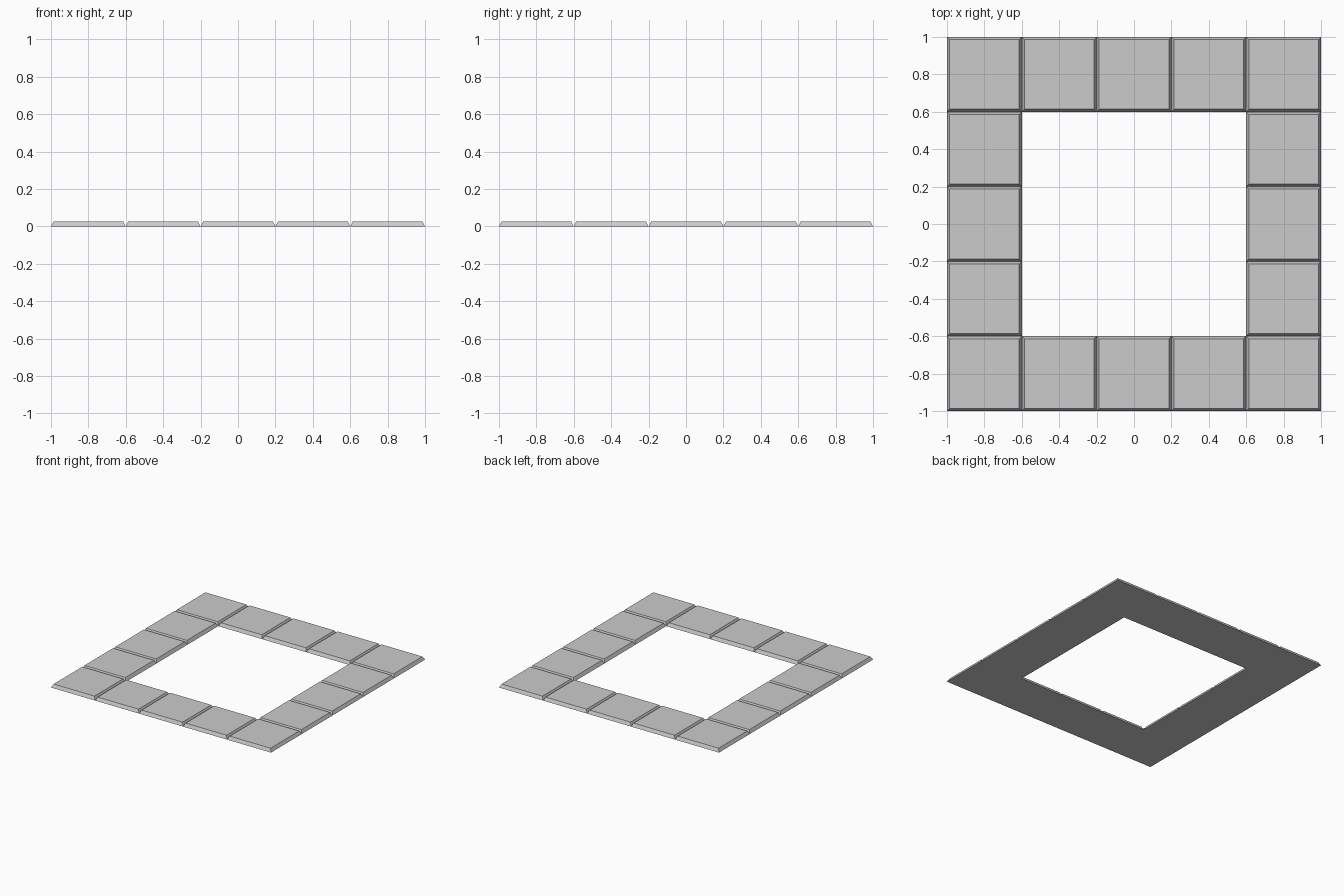
import bpy, bmesh

if "Cube" in bpy.data.objects:
    bpy.data.objects.remove(bpy.data.objects["Cube"])

TILE = 0.4      # tile footprint
HEIGHT = 0.027  # tile thickness
INSET = 0.014   # slope of the chamfered sides


def make_tile_mesh():
    # Square slab whose sides slope in towards the top
    bm = bmesh.new()
    bmesh.ops.create_cube(bm, size=1)
    for v in bm.verts:
        top = v.co.z > 0
        size = TILE - 2 * INSET if top else TILE
        v.co = (v.co.x * size, v.co.y * size, HEIGHT if top else 0)
    mesh = bpy.data.meshes.new("paving_tile")
    bm.to_mesh(mesh)
    bm.free()
    return mesh


# Square ring of 16 tiles around an open 3 x 3 centre
mesh = make_tile_mesh()
for i in range(-2, 3):
    for j in range(-2, 3):
        if max(abs(i), abs(j)) == 2:
            tile = bpy.data.objects.new("paving_tile", mesh)
            tile.location = (i * TILE, j * TILE, 0)
            bpy.context.collection.objects.link(tile)
